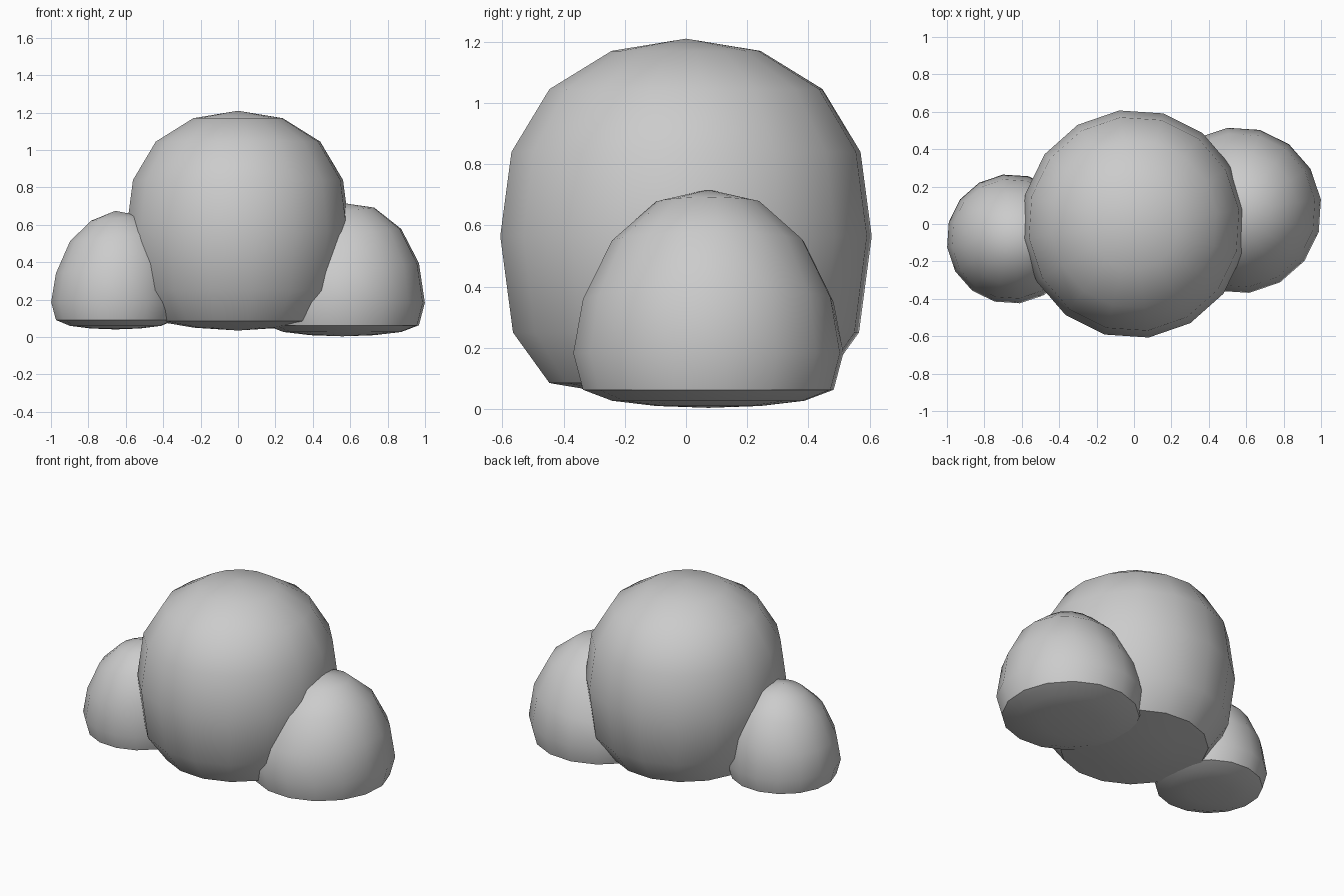
import bpy, bmesh
from math import sin, cos, radians

if "Cube" in bpy.data.objects:
    bpy.data.objects.remove(bpy.data.objects["Cube"])

SIDES = 16
TURN = radians(7.5)


def blob(name, centre, profile, squash=1.0, tilt=0.0, tilt_above=0.0):
    """Revolve an (r, z) profile from top pole to bottom pole; lean the upper rings."""
    cx, cy = centre
    bm = bmesh.new()
    top = bm.verts.new((cx, cy, profile[0][1]))
    bottom = bm.verts.new((cx, cy, profile[-1][1]))
    rings = []
    for r, z in profile[1:-1]:
        ring = []
        for i in range(SIDES):
            a = TURN + radians(360 * i / SIDES)
            dx, dy = r * cos(a) * squash, r * sin(a)
            lean = tilt * dx if z > tilt_above else 0
            ring.append(bm.verts.new((cx + dx, cy + dy, z + lean)))
        rings.append(ring)
    for i in range(SIDES):
        j = (i + 1) % SIDES
        bm.faces.new((top, rings[0][i], rings[0][j]))
        for up, low in zip(rings, rings[1:]):
            bm.faces.new((up[i], low[i], low[j], up[j]))
        bm.faces.new((bottom, rings[-1][j], rings[-1][i]))
    bmesh.ops.recalc_face_normals(bm, faces=bm.faces)
    mesh = bpy.data.meshes.new(name)
    bm.to_mesh(mesh)
    bm.free()
    obj = bpy.data.objects.new(name, mesh)
    bpy.context.collection.objects.link(obj)
    # Smooth dome with a crisp edge around the flattened underside
    bpy.ops.object.select_all(action='DESELECT')
    obj.select_set(True)
    bpy.context.view_layer.objects.active = obj
    bpy.ops.object.shade_smooth_by_angle(angle=radians(40))
    return obj


# Large middle puff
blob("middle_puff", (0, 0),
     [(0, 1.21), (0.245, 1.17), (0.45, 1.045), (0.575, 0.84), (0.612, 0.565),
      (0.57, 0.25), (0.45, 0.085), (0.24, 0.05), (0, 0.035)], squash=0.985)

# Medium puff on the right
blob("right_puff", (0.558, 0.073),
     [(0, 0.717), (0.172, 0.675), (0.317, 0.547), (0.413, 0.354), (0.445, 0.183),
      (0.413, 0.063), (0.317, 0.027), (0.172, 0.01), (0, 0.004)],
     tilt=0.1, tilt_above=0.25)

# Small puff on the left
blob("left_puff", (-0.655, -0.08),
     [(0, 0.675), (0.133, 0.635), (0.246, 0.535), (0.321, 0.373), (0.347, 0.187),
      (0.321, 0.091), (0.246, 0.06), (0.133, 0.046), (0, 0.041)],
     tilt=0.1, tilt_above=0.25)
